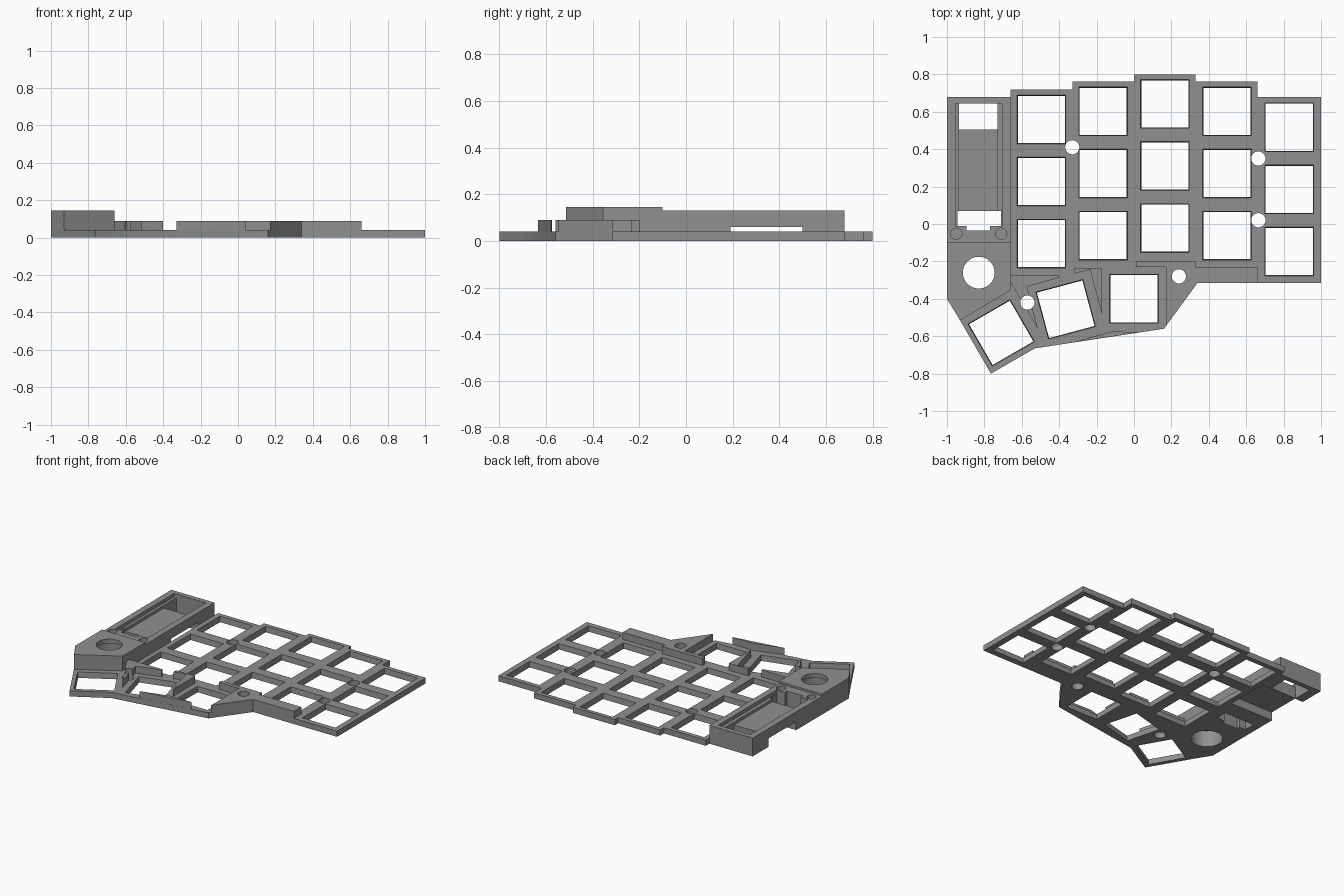
import bpy, bmesh, math
from mathutils import Matrix, Vector

if "Cube" in bpy.data.objects:
    bpy.data.objects.remove(bpy.data.objects["Cube"])

grey = bpy.data.materials.new("mid grey")
grey.diffuse_color = (0.28, 0.28, 0.28, 1)
grey.use_nodes = True
grey.node_tree.nodes["Principled BSDF"].inputs["Base Color"].default_value = grey.diffuse_color


def finish(bm, name, hidden=False):
    bmesh.ops.recalc_face_normals(bm, faces=bm.faces)
    mesh = bpy.data.meshes.new(name)
    bm.to_mesh(mesh)
    bm.free()
    ob = bpy.data.objects.new(name, mesh)
    bpy.context.collection.objects.link(ob)
    mesh.materials.append(grey)
    ob.hide_render = hidden
    return ob


def prism(name, pts, z0, z1):
    """Extrude a flat outline from z0 to z1."""
    bm = bmesh.new()
    face = bm.faces.new([bm.verts.new((x, y, z0)) for x, y in pts])
    out = bmesh.ops.extrude_face_region(bm, geom=[face])
    verts = [v for v in out["geom"] if isinstance(v, bmesh.types.BMVert)]
    bmesh.ops.translate(bm, verts=verts, vec=(0, 0, z1 - z0))
    return finish(bm, name)


def add_box(bm, x0, x1, y0, y1, z0, z1):
    m = Matrix.Translation(((x0 + x1) / 2, (y0 + y1) / 2, (z0 + z1) / 2))
    bmesh.ops.create_cube(bm, size=1, matrix=m @ Matrix.Diagonal((x1 - x0, y1 - y0, z1 - z0, 1)))


def add_cylinder(bm, x, y, r, z0, z1, n=40):
    bmesh.ops.create_cone(bm, cap_ends=True, segments=n, radius1=r, radius2=r, depth=z1 - z0,
                          matrix=Matrix.Translation((x, y, (z0 + z1) / 2)))


def add_key_hole(bm, x, y, deg):
    # square opening, slightly wider at the top of the plate
    m = Matrix.Translation((x, y, 0.02)) @ Matrix.Rotation(math.radians(deg + 45), 4, 'Z')
    s = math.sqrt(2)
    bmesh.ops.create_cone(bm, cap_ends=True, segments=4, radius1=0.123 * s, radius2=0.133 * s,
                          depth=0.1, matrix=m)


def cut(ob, build):
    """Subtract the shape made by build(bm)."""
    bm = bmesh.new()
    build(bm)
    cutter = finish(bm, "cutter", True)
    mod = ob.modifiers.new("cut", 'BOOLEAN')
    mod.operation, mod.solver, mod.object = 'DIFFERENCE', 'EXACT', cutter
    mod.use_self = True
    bpy.context.view_layer.objects.active = ob
    bpy.ops.object.modifier_apply(modifier=mod.name)
    bpy.data.objects.remove(cutter, do_unlink=True)


# Key plate with staggered columns and a thumb cluster
plate = prism("key_plate", [
    (-0.66, 0.72), (-0.33, 0.72), (-0.33, 0.762), (0, 0.762), (0, 0.80), (0.33, 0.80),
    (0.33, 0.762), (0.66, 0.762), (0.66, 0.68), (1, 0.68), (1, -0.315), (0.34, -0.315),
    (0.16, -0.56), (-0.53, -0.665), (-0.765, -0.80), (-0.93, -0.515), (-0.66, -0.355)], 0, 0.04)

columns = [(-0.495, 0.227), (-0.165, 0.27), (0.165, 0.31), (0.497, 0.27), (0.83, 0.185)]
keys = [(x, y + row * 0.332, 0) for x, y in columns for row in (-1, 0, 1)]
keys += [(0.0, -0.40, 0), (-0.365, -0.456, 15), (-0.71, -0.582, 30)]


def key_holes(bm):
    for k in keys:
        add_key_hole(bm, *k)


screws = [(-0.33, 0.41), (0.665, 0.35), (0.665, 0.02), (-0.57, -0.42), (0.24, -0.28)]


def screw_holes(bm):
    for x, y in screws:
        add_cylinder(bm, x, y, 0.038, -0.1, 0.2, 32)


cut(plate, key_holes)
cut(plate, screw_holes)

# Raised ribs between the keycaps
ribs = {
    "right_rib": [(0.01, -0.20), (0.33, -0.20), (0.33, -0.232), (0.66, -0.232), (0.66, -0.315),
                  (0.34, -0.315), (0.17, -0.546), (0.17, -0.23), (0.01, -0.23)],
    "left_rib": [(-0.66, -0.275), (-0.40, -0.275), (-0.40, -0.287), (-0.572, -0.335),
                 (-0.515, -0.56), (-0.66, -0.31)],
    "middle_rib": [(-0.32, -0.238), (-0.17, -0.238), (-0.17, -0.49), (-0.235, -0.243), (-0.32, -0.266)],
    "front_rib": [(-0.33, -0.634), (0.04, -0.578), (-0.12, -0.575)],
}
for name, pts in ribs.items():
    rib = prism(name, pts, 0.04, 0.09)
    if name in ("right_rib", "left_rib"):
        cut(rib, screw_holes)

# Knob block with a counterbored round hole
knob = prism("knob_block", [(-1, -0.10), (-0.66, -0.10), (-0.66, -0.355), (-0.93, -0.515), (-1, -0.40)], 0, 0.145)
cut(knob, lambda bm: add_cylinder(bm, -0.83, -0.26, 0.085, -0.1, 0.3))
cut(knob, lambda bm: add_cylinder(bm, -0.83, -0.26, 0.103, -0.1, 0.115))

# Controller tray with stepped pocket, openings and underside notch
tray = prism("controller_tray", [(-1, -0.10), (-0.66, -0.10), (-0.66, 0.68), (-1, 0.68)], 0, 0.13)
for box in [(-0.955, -0.705, -0.01, 0.645, 0.105, 0.3),
            (-0.935, -0.73, 0.0, 0.645, 0.085, 0.3),
            (-0.935, -0.73, 0.505, 0.645, -0.1, 0.3),
            (-0.945, -0.71, -0.01, 0.07, -0.1, 0.3),
            (-0.895, -0.77, -0.035, 0.05, -0.1, 0.3),
            (-1.1, -0.6, 0.19, 0.5, -0.1, 0.06)]:
    cut(tray, lambda bm: add_box(bm, *box))


# Blind screw sockets at the front of the tray
def sockets(bm):
    for x in (-0.95, -0.71):
        add_cylinder(bm, x, -0.052, 0.03, 0.05, 0.3, 24)


cut(tray, sockets)

# Smooth the round holes, keep edges crisp
for ob in bpy.context.scene.objects:
    bpy.ops.object.select_all(action='DESELECT')
    ob.select_set(True)
    bpy.context.view_layer.objects.active = ob
    bpy.ops.object.shade_smooth_by_angle(angle=math.radians(30))
